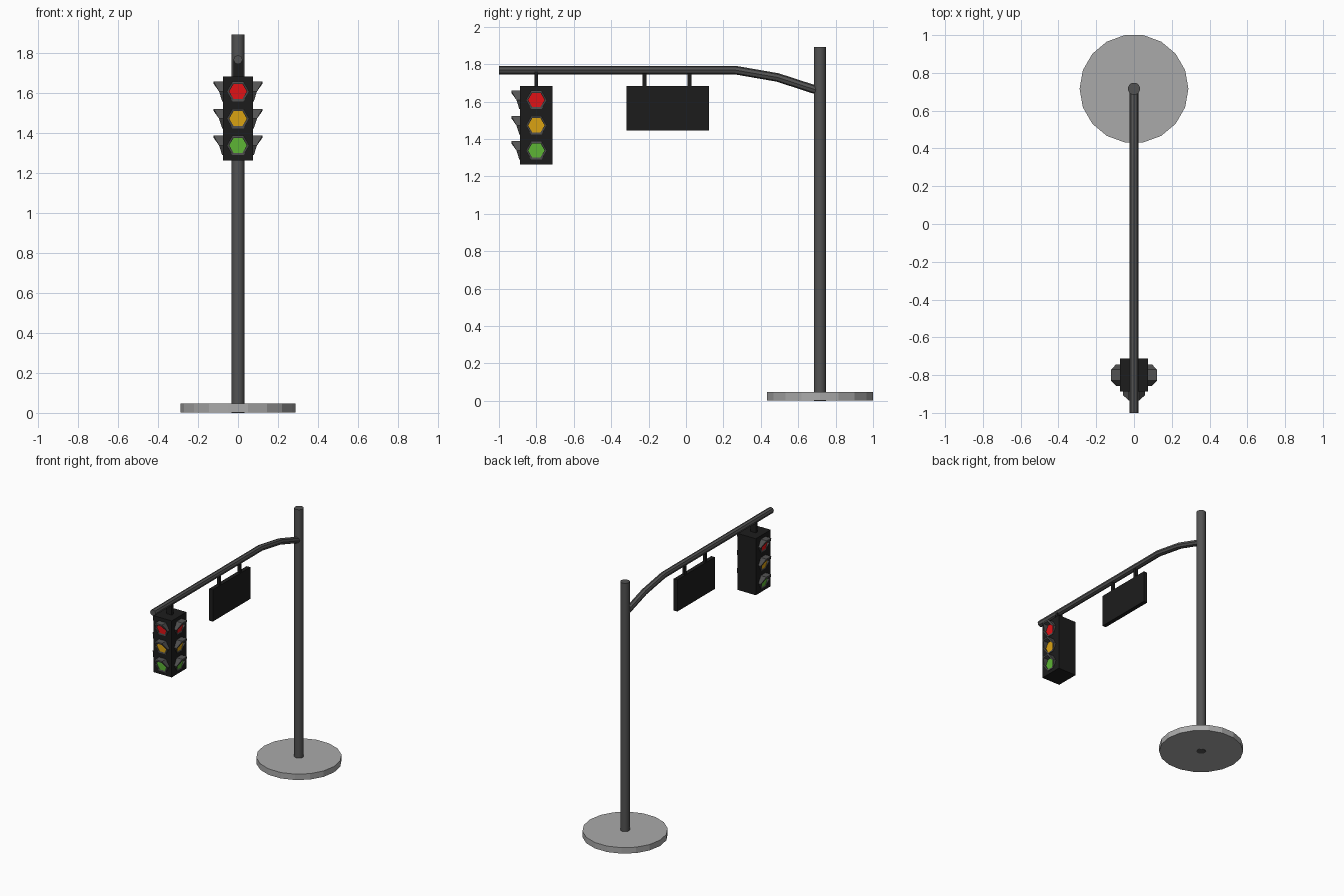
import bpy, bmesh, math
from mathutils import Matrix

if "Cube" in bpy.data.objects:
    bpy.data.objects.remove(bpy.data.objects["Cube"])

POLE_Y, LIGHT_Y, ARM_Z = 0.716, -0.80, 1.768


def material(name, r, g, b):
    m = bpy.data.materials.new(name)
    m.diffuse_color = (r, g, b, 1)
    m.use_nodes = True
    m.node_tree.nodes["Principled BSDF"].inputs["Base Color"].default_value = m.diffuse_color
    return m


METAL = material("dark_metal", 0.085, 0.085, 0.085)
BLACK = material("black", 0.012, 0.012, 0.012)
CONCRETE = material("concrete", 0.4, 0.4, 0.4)
RED = material("red", 0.75, 0.006, 0.008)
AMBER = material("amber", 0.7, 0.36, 0.006)
GREEN = material("green", 0.11, 0.46, 0.035)


def finish(name, bm, mat):
    bmesh.ops.recalc_face_normals(bm, faces=bm.faces)
    me = bpy.data.meshes.new(name)
    bm.to_mesh(me)
    bm.free()
    ob = bpy.data.objects.new(name, me)
    bpy.context.collection.objects.link(ob)
    me.materials.append(mat)
    return ob


def smooth(ob):
    bpy.ops.object.select_all(action='DESELECT')
    ob.select_set(True)
    bpy.context.view_layer.objects.active = ob
    bpy.ops.object.shade_smooth_by_angle(angle=math.radians(40))


def box(name, x, y, z, mat):
    """Box from (min, max) pairs."""
    bm = bmesh.new()
    bmesh.ops.create_cube(bm, size=1)
    for v in bm.verts:
        v.co = [a + (b - a) * (c + 0.5) for (a, b), c in zip((x, y, z), v.co)]
    return finish(name, bm, mat)


def cylinder(name, y, r, z0, z1, n, mat):
    bm = bmesh.new()
    m = Matrix.Translation((0, y, (z0 + z1) / 2)) @ Matrix.Rotation(math.pi / 2, 4, 'Z')
    bmesh.ops.create_cone(bm, cap_ends=True, segments=n, radius1=r, radius2=r,
                          depth=z1 - z0, matrix=m)
    return finish(name, bm, mat)


# Base and pole
cylinder("base", POLE_Y, 0.288, 0.002, 0.046, 18, CONCRETE)
smooth(cylinder("pole", POLE_Y, 0.032, 0, 1.893, 18, METAL))

# Arm: swept tube that bends down into the pole
cu = bpy.data.curves.new("arm", 'CURVE')
cu.dimensions = '3D'
cu.bevel_depth, cu.bevel_resolution, cu.use_fill_caps = 0.023, 2, True
sp = cu.splines.new('POLY')
path = [(-1.0, ARM_Z), (0.265, ARM_Z), (0.49, 1.729), (0.705, 1.659)]
sp.points.add(len(path) - 1)
for p, (y, z) in zip(sp.points, path):
    p.co = (0, y, z, 1)
arm = bpy.data.objects.new("arm", cu)
bpy.context.collection.objects.link(arm)
arm.select_set(True)
bpy.context.view_layer.objects.active = arm
bpy.ops.object.select_all(action='DESELECT')
arm.select_set(True)
bpy.ops.object.convert(target='MESH')
arm.data.materials.clear()
arm.data.materials.append(METAL)
smooth(arm)

# Sign panel and its hangers
box("sign_panel", (-0.015, 0.015), (-0.318, 0.123), (1.446, 1.682), BLACK)
for i, y in enumerate((-0.222, 0.019)):
    box(f"sign_hanger_{i}", (-0.01, 0.01), (y - 0.01, y + 0.01), (1.67, 1.76), BLACK)

# Signal housing and hanger
box("signal_housing", (-0.075, 0.075), (LIGHT_Y - 0.087, LIGHT_Y + 0.087), (1.264, 1.684), BLACK)
box("signal_hanger", (-0.022, 0.022), (LIGHT_Y - 0.01, LIGHT_Y + 0.01), (1.67, 1.76), BLACK)


def visor(name, m):
    """Hexagonal ring that reaches furthest out along its top edge."""
    bm = bmesh.new()
    rings = []
    for k, out in enumerate((0.02, 0.047, 0.047, 0.02, 0.004, 0.004)):
        c, s = math.cos(k * math.pi / 3), math.sin(k * math.pi / 3)
        rings.append([bm.verts.new(m @ Matrix.Translation((r * c, -d, r * s)).translation)
                      for r, d in ((0.057, -0.004), (0.057, out), (0.044, out), (0.044, -0.004))])
    for k in range(6):
        a, b = rings[k], rings[(k + 1) % 6]
        for j in range(4):
            i = (j + 1) % 4
            bm.faces.new((a[j], a[i], b[i], b[j]))
    finish(name, bm, METAL)


def lens(name, m, mat):
    bm = bmesh.new()
    turn = Matrix.Rotation(math.pi / 2, 4, 'X') @ Matrix.Rotation(math.pi / 2, 4, 'Z')
    bmesh.ops.create_cone(bm, cap_ends=True, segments=6, radius1=0.045, radius2=0.045,
                          depth=0.008, matrix=m @ turn)
    finish(name, bm, mat)


# Three lamps on the front, right and left of the housing
for side, angle, depth in (("front", 0, 0.087), ("right", 90, 0.075), ("left", -90, 0.075)):
    for colour, z, mat in (("red", 1.609, RED), ("amber", 1.473, AMBER), ("green", 1.339, GREEN)):
        m = (Matrix.Translation((0, LIGHT_Y, z)) @ Matrix.Rotation(math.radians(angle), 4, 'Z')
             @ Matrix.Translation((0, -depth, 0)))
        visor(f"{side}_{colour}_visor", m)
        lens(f"{side}_{colour}_lens", m, mat)
